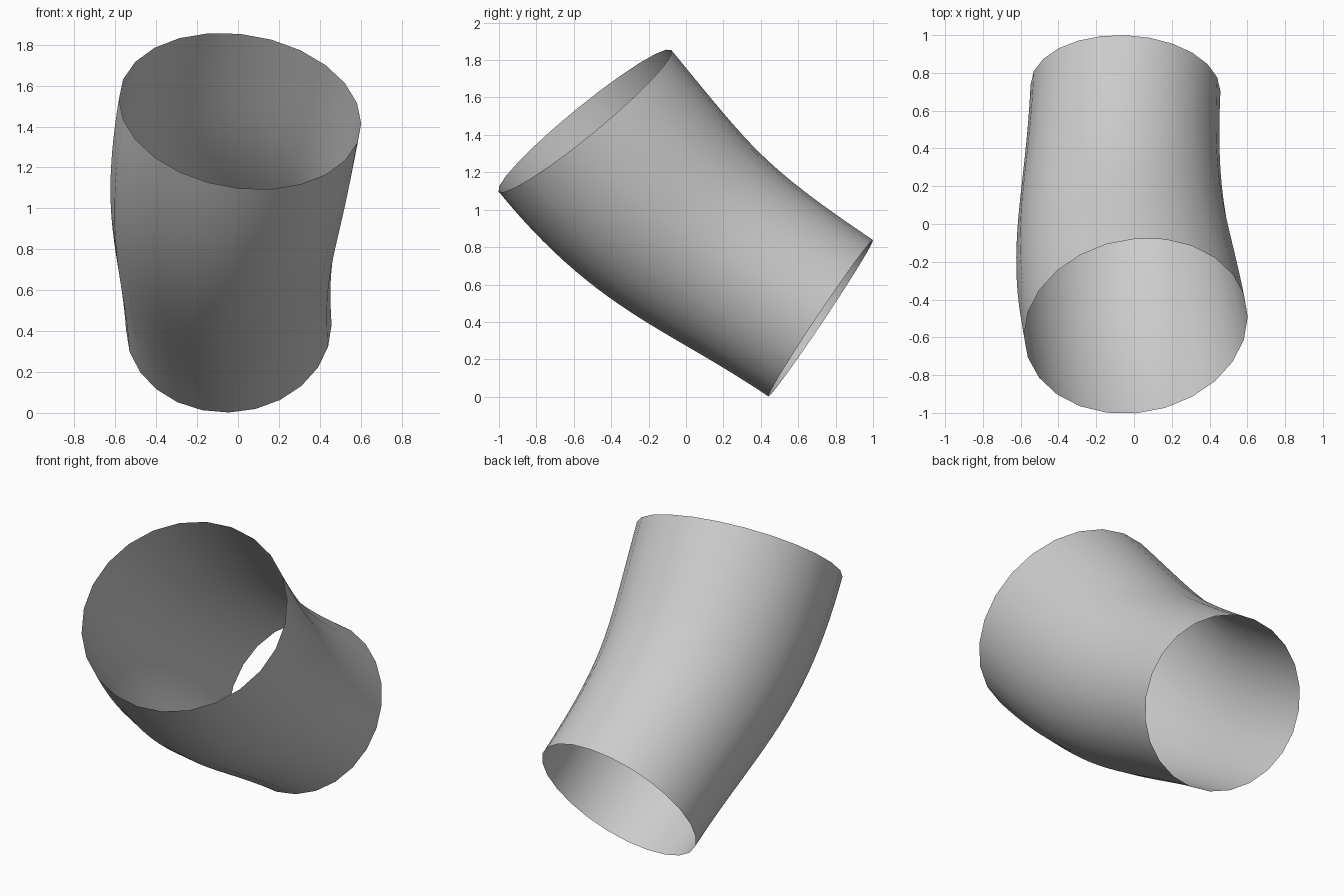
import bpy, bmesh, math
from mathutils import Vector

if "Cube" in bpy.data.objects:
    bpy.data.objects.remove(bpy.data.objects["Cube"])

SIDES, RINGS = 24, 24

# Centre line: cubic curve from the lower back opening to the upper front opening
start, end = Vector((-0.045, 0.72, 0.42)), Vector((0.01, -0.54, 1.475))
dir_start = Vector((-0.04, -0.83, 0.555)).normalized()
dir_end = Vector((0.13, -0.63, 0.77)).normalized()
HANDLE = 0.72
p = [start, start + dir_start * HANDLE, end - dir_end * HANDLE, end]


def point(t):
    s = 1 - t
    return p[0] * s**3 + p[1] * 3 * s * s * t + p[2] * 3 * s * t * t + p[3] * t**3


def tangent(t):
    s = 1 - t
    return ((p[1] - p[0]) * s * s + (p[2] - p[1]) * 2 * s * t + (p[3] - p[2]) * t * t).normalized()


# Open tube wall, widening smoothly from one round opening to the other
bm = bmesh.new()
rings = []
for i in range(RINGS + 1):
    t = i / RINGS
    c, d = point(t), tangent(t)
    u = Vector((1, 0, 0))
    u = (u - d * u.dot(d)).normalized()
    v = d.cross(u)
    radius = 0.503 + (0.597 - 0.503) * t * t * (3 - 2 * t)
    ring = []
    for k in range(SIDES):
        a = 2 * math.pi * k / SIDES
        ring.append(bm.verts.new(c + radius * (u * math.cos(a) + v * math.sin(a))))
    rings.append(ring)
for r0, r1 in zip(rings, rings[1:]):
    for k in range(SIDES):
        n = (k + 1) % SIDES
        bm.faces.new((r0[k], r0[n], r1[n], r1[k])).smooth = True
mesh = bpy.data.meshes.new("bent_tube")
bm.to_mesh(mesh)
bm.free()
tube = bpy.data.objects.new("bent_tube", mesh)
bpy.context.collection.objects.link(tube)
